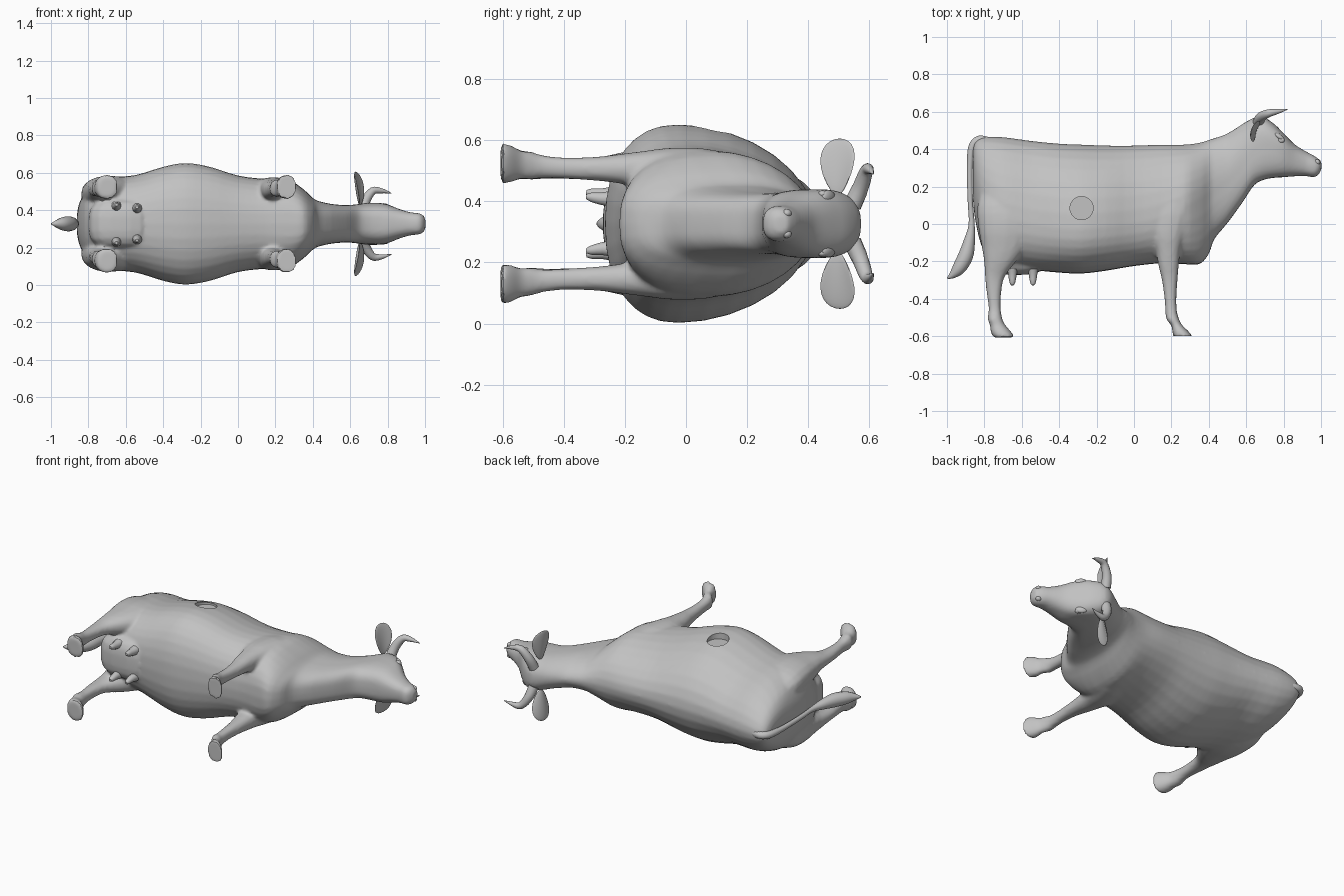
import bpy, bmesh, math
from mathutils import Vector, Matrix

if "Cube" in bpy.data.objects:
    bpy.data.objects.remove(bpy.data.objects["Cube"])

MID = 0.327  # height of the animal's symmetry plane (it lies on its side)
hide = bpy.data.materials.new("grey")
hide.diffuse_color = (0.54, 0.54, 0.54, 1)
hide.use_nodes = True
hide.node_tree.nodes["Principled BSDF"].inputs["Base Color"].default_value = hide.diffuse_color


def spline(rows, steps):
    """Catmull-Rom interpolation of tuples."""
    out = []
    for i in range(len(rows) - 1):
        p = [rows[max(i - 1, 0)], rows[i], rows[i + 1], rows[min(i + 2, len(rows) - 1)]]
        for k in range(steps):
            t = k / steps
            out.append([0.5 * (2 * b + (c - a) * t + (2 * a - 5 * b + 4 * c - d) * t * t
                               + (3 * b - a - 3 * c + d) * t ** 3) for a, b, c, d in zip(*p)])
    return out + [list(rows[-1])]


def select(obs):
    bpy.ops.object.select_all(action='DESELECT')
    for ob in obs:
        ob.select_set(True)
    bpy.context.view_layer.objects.active = obs[0]


def smooth(ob, angle=40):
    select([ob])
    bpy.ops.object.shade_smooth_by_angle(angle=math.radians(angle))


def finish(name, bm):
    bmesh.ops.recalc_face_normals(bm, faces=bm.faces)
    me = bpy.data.meshes.new(name)
    bm.to_mesh(me)
    bm.free()
    me.materials.append(hide)
    ob = bpy.data.objects.new(name, me)
    bpy.context.collection.objects.link(ob)
    smooth(ob)
    return ob


def loft(name, rings):
    bm = bmesh.new()
    vs = [[bm.verts.new(p) for p in r] for r in rings]
    n = len(vs[0])
    for a, b in zip(vs, vs[1:]):
        for i in range(n):
            j = (i + 1) % n
            bm.faces.new((a[i], a[j], b[j], b[i]))
    bm.faces.new(vs[0])
    bm.faces.new(vs[-1])
    return finish(name, bm)


def power(v, n):
    return math.copysign(abs(v) ** (2 / n), v)


def ramp(x, a, b):
    return min(max((x - a) / (b - a), 0), 1)


def tube(name, rows, n=12, steps=4):
    """Round tube through rows of (x, y, z, radius)."""
    rows = spline(rows, steps)
    rings = []
    for i, r in enumerate(rows):
        d = Vector(rows[min(i + 1, len(rows) - 1)][:3]) - Vector(rows[max(i - 1, 0)][:3])
        q = d.to_track_quat('Z', 'Y')
        rings.append([Vector(r[:3]) + q @ Vector((r[3] * math.cos(a), r[3] * math.sin(a), 0))
                      for a in (math.tau * k / n for k in range(n))])
    return loft(name, rings)


def ball(name, pos, radii, rot=Matrix(), box=2):
    """Ellipsoid; box above 2 makes it squarer."""
    bm = bmesh.new()
    bmesh.ops.create_uvsphere(bm, u_segments=20, v_segments=12, radius=1)
    for v in bm.verts:
        v.co /= sum(abs(c) ** box for c in v.co) ** (1 / box)
    bm.transform(Matrix.Translation(pos) @ rot @ Matrix.Diagonal((*radii, 1)))
    return finish(name, bm)


# body and chest: x, belly y, back y, y of widest point, half width
trunk = [
    (-0.86, 0.12, 0.41, 0.28, 0.06), (-0.845, 0.00, 0.445, 0.22, 0.12),
    (-0.80, -0.15, 0.465, 0.12, 0.19), (-0.70, -0.22, 0.465, 0.04, 0.245),
    (-0.55, -0.245, 0.445, 0.0, 0.26), (-0.40, -0.26, 0.43, -0.02, 0.305),
    (-0.28, -0.265, 0.425, -0.025, 0.325), (-0.15, -0.25, 0.42, -0.015, 0.305),
    (0.0, -0.225, 0.42, 0.0, 0.258), (0.15, -0.21, 0.425, 0.04, 0.24),
    (0.27, -0.215, 0.425, 0.10, 0.235), (0.35, -0.215, 0.435, 0.14, 0.185),
    (0.40, -0.16, 0.45, 0.18, 0.138)]
# neck and head, same columns
front = [
    (0.43, -0.08, 0.46, 0.20, 0.122),
    (0.50, 0.005, 0.485, 0.25, 0.106), (0.58, 0.115, 0.535, 0.33, 0.10),
    (0.64, 0.205, 0.568, 0.41, 0.105), (0.69, 0.235, 0.572, 0.44, 0.112),
    (0.75, 0.247, 0.535, 0.43, 0.112), (0.80, 0.25, 0.485, 0.40, 0.104),
    (0.86, 0.255, 0.425, 0.35, 0.08), (0.92, 0.256, 0.388, 0.32, 0.062),
    (0.96, 0.25, 0.367, 0.31, 0.058), (0.985, 0.262, 0.35, 0.31, 0.05),
    (1.002, 0.29, 0.335, 0.315, 0.028)]
rings = []
for x, lo, hi, mid, w in spline(trunk + front, 3):
    ring = []
    # squarer sections under brisket and neck and across the poll
    n_top = 1.9 + 0.6 * ramp(x, 0.5, 0.66) * (1 - ramp(x, 0.8, 1.0))
    n_low = 2.3 + 0.4 * ramp(x, 0.1, 0.32) + 0.5 * ramp(x, 0.38, 0.5) - 0.6 * ramp(x, 0.75, 0.9)
    for k in range(32):
        c, s = math.cos(math.tau * k / 32), math.sin(math.tau * k / 32)
        n = n_top if s > 0 else n_low
        ring.append((x, mid + ((hi - mid) if s > 0 else (mid - lo)) * power(s, n),
                     MID + w * power(c, n)))
    rings.append(ring)
flesh = [loft("body", rings)]

# broad udder filling the space between the thighs
flesh.append(ball("udder", (-0.63, -0.15, MID), (0.17, 0.122, 0.135), box=3.2))

# legs: y, rear x, front x, offset from middle, half width
hind = [(0.25, -0.80, -0.58, 0.12, 0.05), (0.10, -0.838, -0.53, 0.155, 0.085),
        (-0.02, -0.832, -0.535, 0.167, 0.09), (-0.12, -0.815, -0.57, 0.172, 0.076),
        (-0.20, -0.802, -0.63, 0.18, 0.056), (-0.28, -0.797, -0.69, 0.18, 0.039),
        (-0.36, -0.789, -0.709, 0.18, 0.035), (-0.45, -0.777, -0.713, 0.183, 0.036),
        (-0.51, -0.782, -0.703, 0.19, 0.047), (-0.54, -0.77, -0.688, 0.193, 0.047),
        (-0.575, -0.767, -0.658, 0.196, 0.061), (-0.607, -0.752, -0.636, 0.198, 0.067)]
fore = [(0.24, 0.14, 0.32, 0.13, 0.05), (0.10, 0.10, 0.32, 0.165, 0.075),
        (-0.04, 0.09, 0.28, 0.175, 0.074), (-0.14, 0.115, 0.25, 0.178, 0.06),
        (-0.22, 0.13, 0.24, 0.18, 0.048), (-0.30, 0.149, 0.233, 0.18, 0.039),
        (-0.40, 0.163, 0.227, 0.182, 0.035), (-0.47, 0.168, 0.23, 0.187, 0.038),
        (-0.51, 0.173, 0.242, 0.19, 0.047), (-0.54, 0.198, 0.257, 0.193, 0.047),
        (-0.572, 0.205, 0.29, 0.196, 0.061), (-0.60, 0.208, 0.314, 0.198, 0.067)]
for side in (1, -1):
    for part, rows in (("hind_leg", hind), ("front_leg", fore)):
        flesh.append(loft(part, [
            [((a + b) / 2 + (b - a) / 2 * power(math.cos(t), 2.3), y,
              MID + side * (off + w * power(math.sin(t), 2.3)))
             for t in (math.tau * k / 16 for k in range(16))]
            for y, a, b, off, w in spline(rows, 3)]))

# fuse the fleshy parts into one skin and soften the joins
select(flesh)
bpy.ops.object.join()
body = bpy.context.object
mod = body.modifiers.new("skin", 'REMESH')
mod.mode, mod.voxel_size = 'VOXEL', 0.01
mod = body.modifiers.new("soften", 'SMOOTH')
mod.factor, mod.iterations = 0.5, 6
for name in ("skin", "soften"):
    bpy.ops.object.modifier_apply(modifier=name)

# shallow round recess in the flank
bm = bmesh.new()
bmesh.ops.create_cone(bm, cap_ends=True, segments=32, radius1=0.062, radius2=0.062, depth=0.3,
                      matrix=Matrix.Translation((-0.28, 0.085, 0.76)))
cutter = finish("flank_hole_cutter", bm)
cutter.hide_render = True
mod = body.modifiers.new("hole", 'BOOLEAN')
mod.operation, mod.object, mod.solver = 'DIFFERENCE', cutter, 'EXACT'
select([body])
bpy.ops.object.modifier_apply(modifier=mod.name)
bpy.data.objects.remove(cutter)
if not body.data.materials:
    body.data.materials.append(hide)
smooth(body)

for side, tag in ((1, "upper"), (-1, "lower")):
    # horn sweeping out, then forward
    tube(f"horn_{tag}", [(0.665, 0.545, MID + side * 0.06, 0.03), (0.68, 0.572, MID + side * 0.12, 0.027),
                         (0.72, 0.592, MID + side * 0.175, 0.021), (0.77, 0.602, MID + side * 0.176, 0.013),
                         (0.82, 0.613, MID + side * 0.163, 0.002)])
    # leaf-shaped ear, cupped forward
    bm = bmesh.new()
    bmesh.ops.create_uvsphere(bm, u_segments=20, v_segments=14, radius=1)
    for v in bm.verts:
        u = v.co.z
        width = 0.066 * (0.84 + 0.3 * u)
        cup = 0.018 * v.co.y ** 2
        v.co = (v.co.x * 0.009 + cup - 0.012 * u, v.co.y * width, side * u * 0.093)
    bm.transform(Matrix.Translation((0.64, 0.5, MID + side * 0.186))
                 @ Matrix.Rotation(math.radians(-18), 4, 'Z'))
    finish(f"ear_{tag}", bm)
    # eye and brow
    ball(f"eye_{tag}", (0.785, 0.447, MID + side * 0.097), (0.02, 0.015, 0.012))
    ball(f"brow_{tag}", (0.777, 0.466, MID + side * 0.088), (0.034, 0.014, 0.022),
         Matrix.Rotation(math.radians(-35), 4, 'Z'))
    # nostril rim
    ball(f"nostril_{tag}", (0.978, 0.33, MID + side * 0.034), (0.018, 0.016, 0.014))
    # teats
    for i, (x, off) in enumerate(((-0.65, 0.095), (-0.54, 0.082))):
        tube(f"teat_{tag}_{i + 1}", [(x, -0.24, MID + side * off, 0.028),
                                     (x, -0.275, MID + side * off, 0.022),
                                     (x, -0.31, MID + side * (off + 0.005), 0.016),
                                     (x, -0.327, MID + side * (off + 0.007), 0.008)], 10, 2)

# tail with tuft
tube("tail", [(-0.78, 0.445, MID, 0.02), (-0.83, 0.45, MID, 0.022), (-0.865, 0.41, MID, 0.021),
              (-0.878, 0.30, MID, 0.016), (-0.875, 0.12, MID, 0.014), (-0.868, 0.0, MID, 0.016),
              (-0.88, -0.09, MID, 0.03), (-0.90, -0.17, MID, 0.04), (-0.935, -0.235, MID, 0.036),
              (-0.97, -0.272, MID, 0.02), (-0.998, -0.29, MID, 0.004)])
